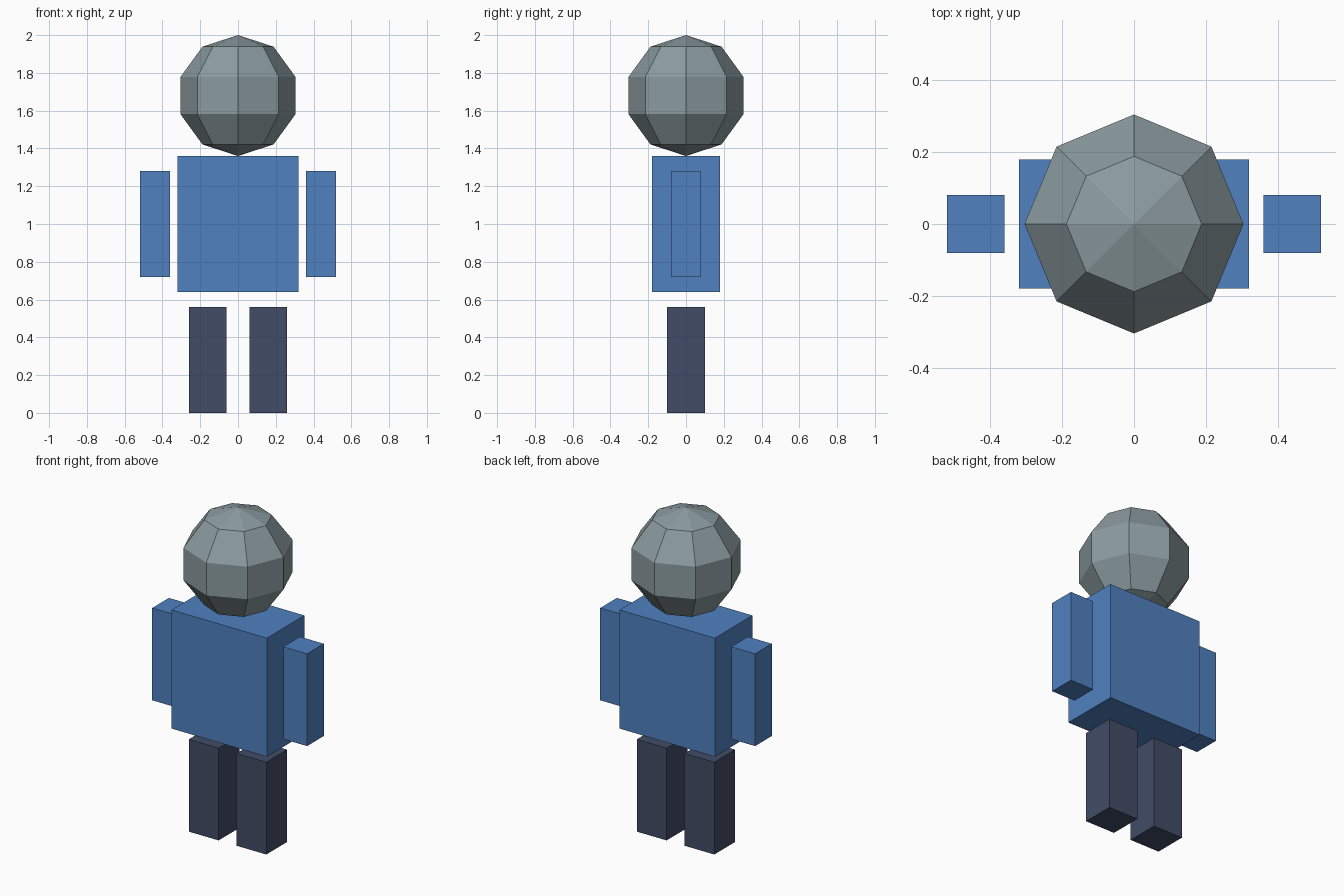
import bpy

if "Cube" in bpy.data.objects:
    bpy.data.objects.remove(bpy.data.objects["Cube"])


def material(name, rgb):
    mat = bpy.data.materials.new(name)
    mat.diffuse_color = (*rgb, 1.0)
    mat.use_nodes = True
    mat.node_tree.nodes["Principled BSDF"].inputs["Base Color"].default_value = mat.diffuse_color
    return mat


def box(name, center, size, mat):
    bpy.ops.mesh.primitive_cube_add(size=1, location=center)
    obj = bpy.context.object
    obj.name = name
    obj.scale = size
    bpy.ops.object.transform_apply(location=False, rotation=False, scale=True)
    obj.data.materials.append(mat)
    return obj


blue = material("shirt_blue", (0.08, 0.22, 0.53))
navy = material("trouser_navy", (0.052, 0.072, 0.13))
stone = material("head_blue_grey", (0.26, 0.33, 0.35))

# Head: faceted ball, eight segments and five rings
bpy.ops.mesh.primitive_uv_sphere_add(segments=8, ring_count=5, radius=0.32,
                                     location=(0, 0, 1.68))
head = bpy.context.object
head.name = "head"
head.data.materials.append(stone)

# Torso
box("torso", (0, 0, 1.0), (0.64, 0.36, 0.72), blue)

# Arms and legs on both sides
for side, label in ((-1, "left"), (1, "right")):
    box(f"{label}_arm", (side * 0.44, 0, 1.0), (0.16, 0.16, 0.56), blue)
    box(f"{label}_leg", (side * 0.16, 0, 0.28), (0.20, 0.20, 0.56), navy)
